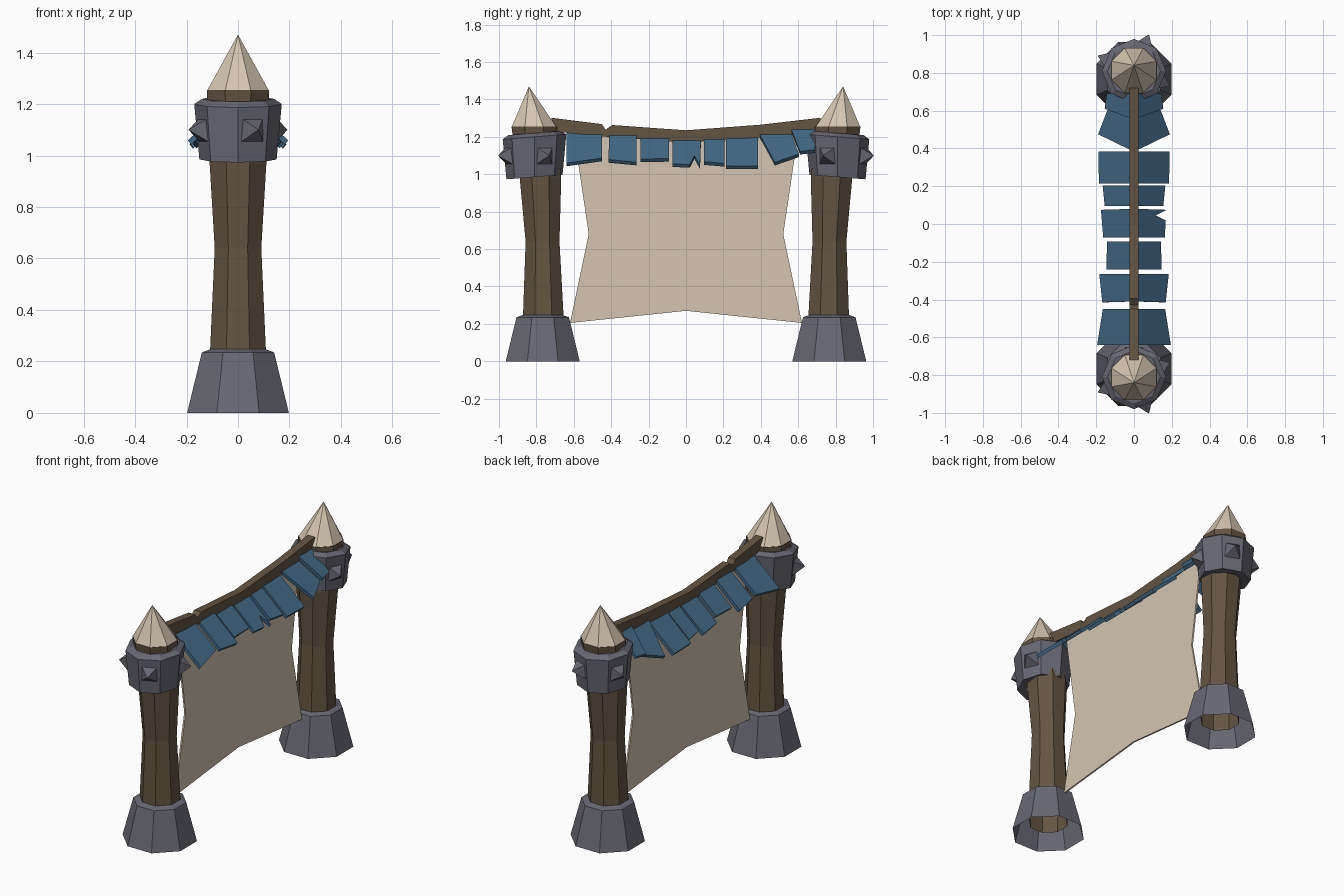
import bpy, bmesh, math
from mathutils import Vector

if "Cube" in bpy.data.objects:
    bpy.data.objects.remove(bpy.data.objects["Cube"])


def material(name, col):
    m = bpy.data.materials.new(name)
    m.diffuse_color = (*col, 1)
    m.use_nodes = True
    m.node_tree.nodes["Principled BSDF"].inputs["Base Color"].default_value = m.diffuse_color
    return m


STONE = material("grey stone", (0.135, 0.137, 0.17))
WOOD = material("brown wood", (0.125, 0.09, 0.055))
BLUE = material("blue shingle", (0.054, 0.14, 0.235))
TAN = material("pale canvas", (0.66, 0.56, 0.44))


def finish(name, bm, mat):
    bmesh.ops.recalc_face_normals(bm, faces=bm.faces)
    me = bpy.data.meshes.new(name)
    bm.to_mesh(me)
    bm.free()
    me.materials.append(mat)
    ob = bpy.data.objects.new(name, me)
    bpy.context.collection.objects.link(ob)
    return ob


def loft(name, rings, mat, s, turn=0.0, tilt=0.0, n=8):
    """Octagonal stack of rings (z, centre y, radius); s picks the post side."""
    bm = bmesh.new()
    loops = []
    for z, cy, r in rings:
        loop = []
        for i in range(n):
            a = math.radians(turn) + i * math.tau / n
            dy = r * math.sin(a)
            loop.append(bm.verts.new((r * math.cos(a), s * (cy + dy), z - tilt * dy)))
        loops.append(loop)
    for a, b in zip(loops, loops[1:]):
        for i in range(n):
            j = (i + 1) % n
            bm.faces.new((a[i], a[j], b[j], b[i]))
    bmesh.ops.remove_doubles(bm, verts=bm.verts, dist=1e-4)
    return finish(name, bm, mat)


def slab(name, pts, offset, mat):
    """Flat polygon given thickness along the offset vector."""
    bm = bmesh.new()
    f = bm.faces.new([bm.verts.new(p) for p in pts])
    ext = bmesh.ops.extrude_face_region(bm, geom=[f], use_keep_orig=True)
    vs = [g for g in ext["geom"] if isinstance(g, bmesh.types.BMVert)]
    bmesh.ops.translate(bm, verts=vs, vec=offset)
    bmesh.ops.triangulate(bm, faces=[g for g in bm.faces if len(g.verts) > 4])
    return finish(name, bm, mat)


def spike(name, s, ang):
    """Four-sided stud on a collar face."""
    a = math.radians(ang)
    out = Vector((math.cos(a), s * math.sin(a), 0))
    side = Vector((-out.y, out.x, 0))
    c = Vector((0, s * 0.812, 1.10))
    bm = bmesh.new()
    base = [bm.verts.new(c + out * 0.135 + side * 0.052 * u + Vector((0, 0, 0.052 * v)))
            for u, v in ((-1, -1), (1, -1), (1, 1), (-1, 1))]
    tip = bm.verts.new(c + out * 0.208)
    bm.faces.new(base)
    for i in range(4):
        bm.faces.new((base[i], base[(i + 1) % 4], tip))
    finish(name, bm, STONE)


# Two mirrored posts
for s, tag in ((-1, "front"), (1, "back")):
    loft(tag + "_stone_base",
         [(0, .766, .214), (.235, .766, .152), (.25, .766, .108)], STONE, s, 22.5)
    loft(tag + "_post",
         [(.07, .766, .115), (.25, .763, .117), (.64, .767, .098),
          (.98, .778, .12), (1.2, .808, .128), (1.255, .812, .131), (1.255, .812, 0)],
         WOOD, s, 22.5)
    loft(tag + "_collar",
         [(.985, .81, .10), (.985, .81, .15), (1.2, .81, .17), (1.22, .81, .14),
          (1.22, .81, .10)], STONE, s, 0, .08)
    loft(tag + "_pointed_cap",
         [(1.252, .812, 0), (1.252, .812, .13), (1.47, .84, 0)], TAN, s, 22.5)
    for k, ang in enumerate((67.5, 157.5, -22.5)):
        spike(f"{tag}_stud_{k}", s, ang)

# Sagging ridge beam with a chipped notch
top = [(-.72, 1.302), (-.45, 1.268), (-.43, 1.238), (-.395, 1.263), (0, 1.235),
       (.4, 1.265), (.72, 1.302)]
bottom = [(.72, 1.23), (.4, 1.198), (0, 1.17), (-.4, 1.198), (-.72, 1.23)]
slab("ridge_beam", [(-.024, y, z) for y, z in top + bottom], (.048, 0, 0), WOOD)

# Hanging canvas sheet
sheet = [(-.62, .205), (0, .27), (.62, .205), (.52, .68), (.60, 1.22), (0, 1.18),
         (-.60, 1.22), (-.52, .68)]
slab("canvas", [(-.005, y, z) for y, z in sheet], (.01, 0, 0), TAN)

# Roof shingles: ridge height, then plan outline (x, y)
I = .015
shingles = [
    (1.235, [(I, -.64), (.195, -.64), (.165, -.45), (I, -.45)]),
    (1.230, [(I, -.41), (.168, -.415), (.184, -.265), (I, -.265)]),
    (1.213, [(I, -.242), (.146, -.242), (.143, -.092), (I, -.092)]),
    (1.203, [(I, -.072), (.163, -.072), (.168, .02), (.115, .045), (.175, .075), (I, .08)]),
    (1.207, [(I, .095), (.155, .095), (.166, .205), (I, .205)]),
    (1.213, [(I, .215), (.186, .215), (.188, .385), (I, .385)]),
    (1.235, [(I, .39), (.19, .475), (.14, .605), (I, .56)]),
    (1.262, [(I, .56), (.155, .61), (.145, .69), (I, .69)]),
]
for side, tag in ((1, "right"), (-1, "left")):
    for k, (h, pts) in enumerate(shingles):
        if side < 0 and len(pts) == 6:      # only the right one is split
            pts = [p for i, p in enumerate(pts) if i not in (2, 3)]
        slab(f"{tag}_shingle_{k}", [(side * x, y, h - .9 * x) for x, y in pts],
             (-side * .013, 0, -.017), BLUE)
